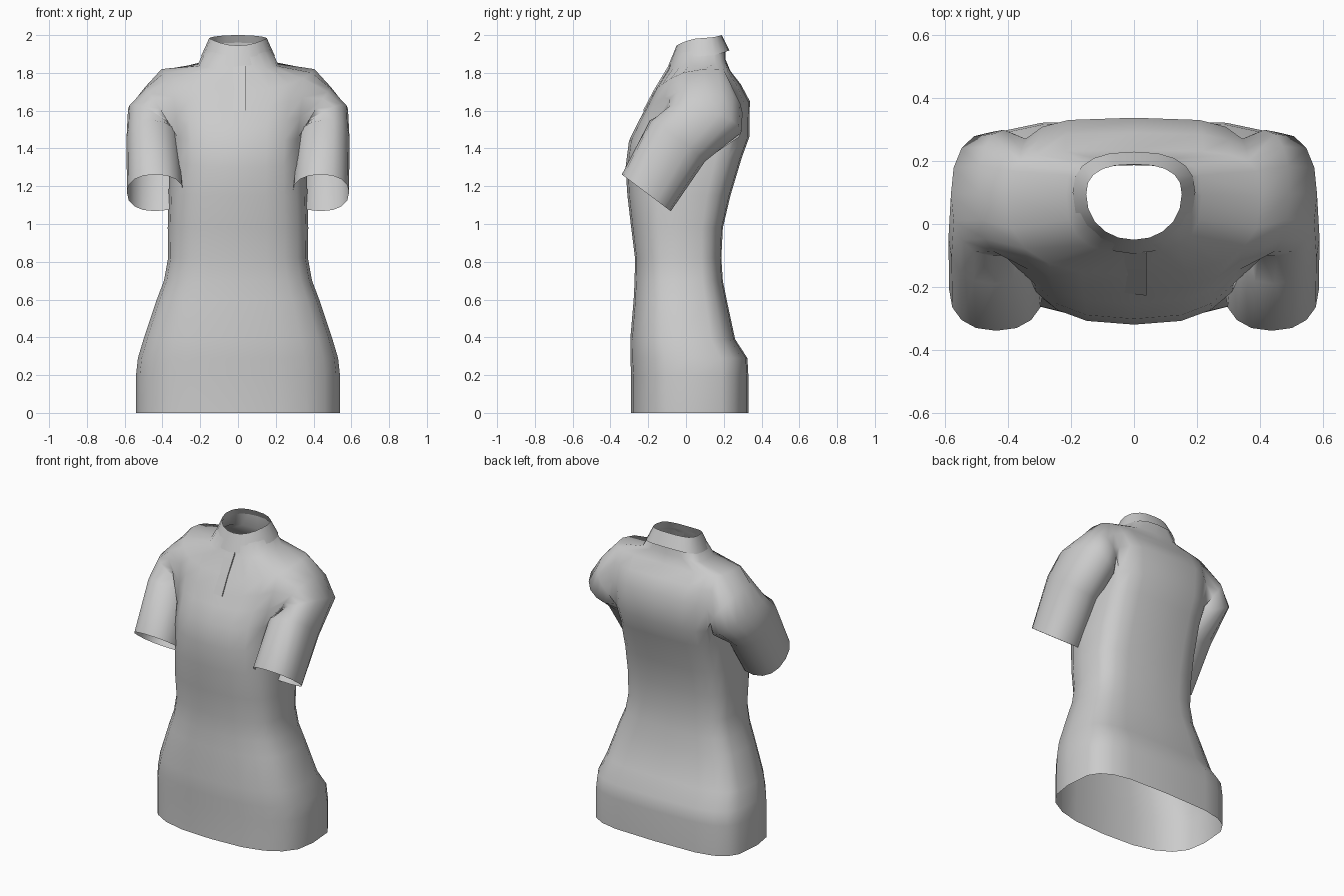
import bpy, bmesh, math
from mathutils import Vector

cube = bpy.data.objects.get("Cube")
if cube:
    bpy.data.objects.remove(cube)

cloth = bpy.data.materials.new("grey_cloth")
cloth.use_nodes = True
grey = (0.6, 0.6, 0.6, 1)
cloth.diffuse_color = grey
cloth.node_tree.nodes["Principled BSDF"].inputs["Base Color"].default_value = grey

SIDES = 20


def power(v, p):
    return math.copysign(abs(v) ** p, v)


def body_ring(bm, front_z, side_z, back_z, width, front_y, mid_y, back_y,
              front_p=0.76, back_p=0.52):
    """Rounded ring, squarer at the back, with its own front, side and back heights."""
    ring = []
    for j in range(SIDES):
        a = 2 * math.pi * j / SIDES
        front = math.sin(a) < 0
        p = front_p if front else back_p
        c, s = power(math.cos(a), p), abs(math.sin(a)) ** p
        end_y, end_z = (front_y, front_z) if front else (back_y, back_z)
        ring.append(bm.verts.new((width * c, mid_y + (end_y - mid_y) * s,
                                  side_z + (end_z - side_z) * s * s)))
    return ring


def join(bm, low, high, skip=()):
    n = len(low)
    for j in range(n):
        if j not in skip:
            k = (j + 1) % n
            bm.faces.new((low[j], low[k], high[k], high[j]))


def finish(bm, name, angle=60):
    bmesh.ops.recalc_face_normals(bm, faces=bm.faces[:])
    mesh = bpy.data.meshes.new(name)
    bm.to_mesh(mesh)
    bm.free()
    mesh.materials.append(cloth)
    obj = bpy.data.objects.new(name, mesh)
    bpy.context.collection.objects.link(obj)
    bpy.ops.object.select_all(action="DESELECT")
    obj.select_set(True)
    bpy.context.view_layer.objects.active = obj
    bpy.ops.object.shade_smooth_by_angle(angle=math.radians(angle))


# Torso: hem to armpit (height, half width, front, back)
bm = bmesh.new()
rings = [body_ring(bm, z, z, z, w, f, (f + b) / 2, b) for z, w, f, b in (
    (0, .54, -.29, .33), (.2, .54, -.29, .33), (.29, .53, -.295, .325),
    (.39, .5, -.295, .26), (.6, .43, -.277, .215), (.7, .392, -.272, .195),
    (.82, .37, -.27, .187), (.98, .372, -.29, .195), (1.15, .367, -.31, .235))]

# Chest and shoulders (front, side, back height, half width, front, middle, back)
ARM = len(rings)
rings += [body_ring(bm, *r) for r in (
    (1.3, 1.34, 1.35, .365, -.32, -.01, .295),
    (1.44, 1.46, 1.46, .37, -.302, .03, .335),
    (1.54, 1.58, 1.65, .385, -.253, .06, .338),
    (1.62, 1.71, 1.74, .4, -.21, .08, .29),
    (1.71, 1.82, 1.81, .405, -.163, .09, .235),
    (1.82, 1.84, 1.87, .215, -.095, .09, .21))]

# Neck, running up inside the collar
rings.append(body_ring(bm, 1.9, 1.94, 1.96, .168, -.068, .095, .205, .95, .8))

# Sleeve rings: centre, outward axis, forward axis, outward and forward radius
SLEEVE = (((.415, .1, 1.6), (.55, 0, .83), (0, -1, .06), .145, .2),
          ((.455, .095, 1.54), (.88, 0, .48), (0, -.96, .27), .145, .205),
          ((.447, -.045, 1.44), (1, 0, .1), (0, -.8, .6), .144, .182),
          ((.438, -.21, 1.165), (1, 0, 0), (0, -.8, .6), .15, .162))

# Leave a four by four opening at each side
right_cols = range(SIDES // 2 - 2, SIDES // 2 + 2)
left_cols = [SIDES - 2, SIDES - 1, 0, 1]
openings = set(right_cols) | set(left_cols)
for i in range(len(rings) - 1):
    join(bm, rings[i], rings[i + 1], openings if ARM <= i < ARM + 4 else ())

for side in (1, -1):
    # Opening border, from the top front corner over the shoulder and round
    cols = [j % SIDES for j in range(-2, 3)]
    if side < 0:
        cols = [(SIDES // 2 - j) % SIDES for j in cols]
    border = [rings[ARM + 4][c] for c in cols]
    border += [rings[ARM + r][cols[4]] for r in (3, 2, 1)]
    border += [rings[ARM][c] for c in reversed(cols)]
    border += [rings[ARM + r][cols[0]] for r in (1, 2, 3)]
    last = border
    for centre, outward, forward, ru, rv in SLEEVE:
        u = Vector(outward).normalized() * ru
        v = Vector(forward).normalized() * rv
        ring = []
        for k in range(len(border)):
            a = math.pi / 4 - 2 * math.pi * k / len(border)
            p = (Vector(centre) + u * power(math.cos(a), .88)
                 + v * power(math.sin(a), .88))
            ring.append(bm.verts.new((side * p.x, p.y, p.z)))
        join(bm, last, ring)
        last = ring
finish(bm, "shirt_body", 80)

# Standing collar, flared over the neck opening
bm = bmesh.new()
flare = body_ring(bm, 1.835, 1.89, 1.92, .195, -.095, .1, .23, .95, .8)
rim = body_ring(bm, 1.945, 1.985, 2.0, .152, -.05, .095, .19, .95, .8)
join(bm, flare, rim)
finish(bm, "collar")

# Button placket: a thin wedge lifted along its left edge
bm = bmesh.new()
rows = [[bm.verts.new((-.03, y + .002, z)),
         bm.verts.new((.04, y - .007, z)),
         bm.verts.new((.04, y + .012, z))]
        for y, z in ((-.085, 1.84), (-.163, 1.71), (-.221, 1.6))]
for top, low in zip(rows, rows[1:]):
    join(bm, top, low)
bm.faces.new(rows[0])
bm.faces.new(rows[-1])
finish(bm, "placket", 30)
